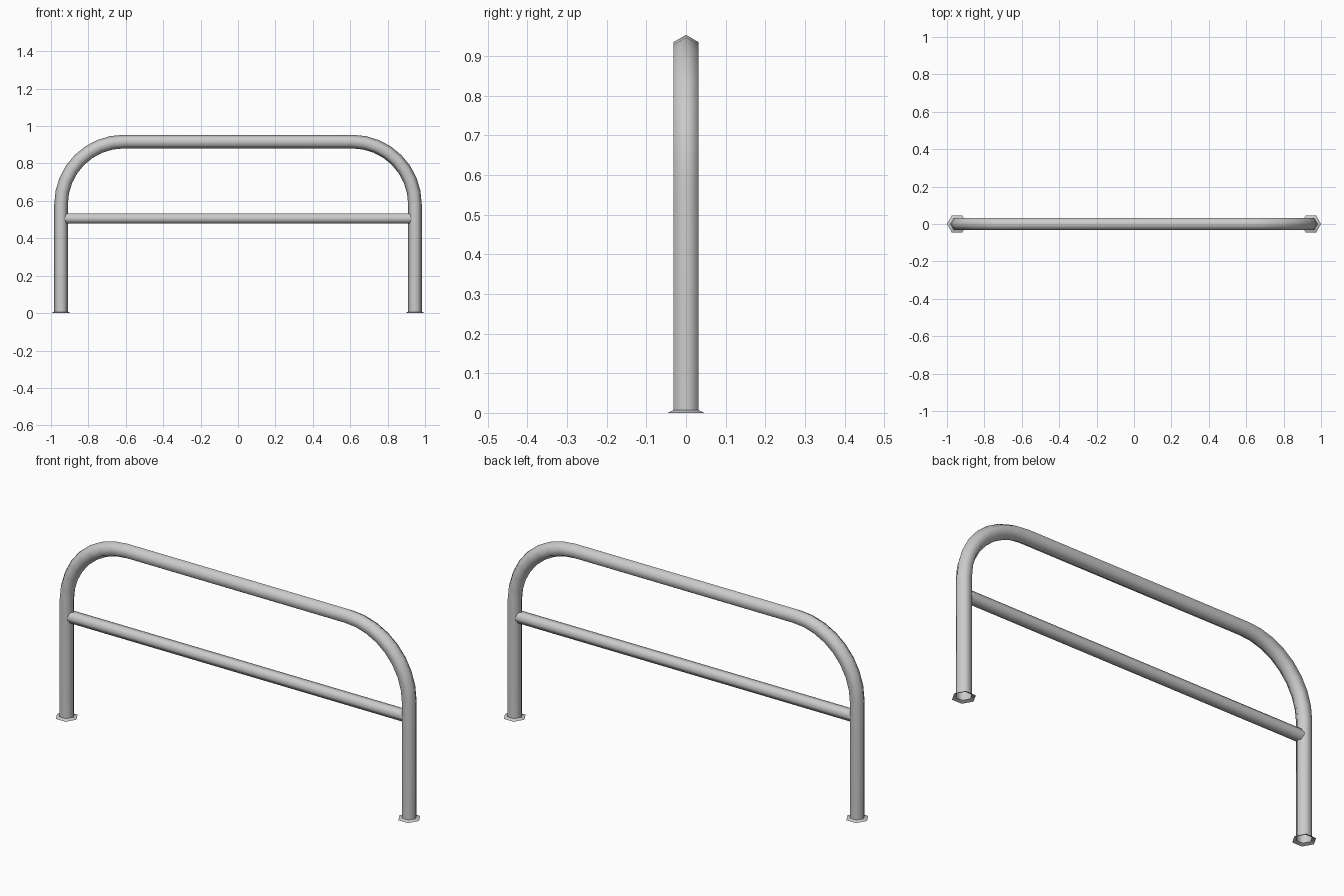
import bpy, bmesh
from math import sin, cos, pi
from mathutils import Vector

if "Cube" in bpy.data.objects:
    bpy.data.objects.remove(bpy.data.objects["Cube"])

SIDES = 6
LEG_X, TOP_Z, BEND, TUBE_R = 0.946, 0.917, 0.335, 0.0365
FOOT_R, FOOT_H = 0.054, 0.007
RAIL_Z, RAIL_R = 0.506, 0.0295
ARC_STEPS = 8


def sweep(name, rings):
    """Skin six-sided rings given as (centre, in-plane normal, radius)."""
    bm = bmesh.new()
    loops = []
    for centre, normal, r in rings:
        n, side = Vector(normal), Vector((0, 1, 0))
        loops.append([bm.verts.new(Vector(centre) + r * (cos(a) * n + sin(a) * side))
                      for a in (2 * pi * k / SIDES for k in range(SIDES))])
    for a, b in zip(loops, loops[1:]):
        for k in range(SIDES):
            j = (k + 1) % SIDES
            bm.faces.new((a[k], a[j], b[j], b[k]))
    bmesh.ops.recalc_face_normals(bm, faces=bm.faces)
    mesh = bpy.data.meshes.new(name)
    bm.to_mesh(mesh)
    bm.free()
    obj = bpy.data.objects.new(name, mesh)
    bpy.context.collection.objects.link(obj)
    return obj


def smooth(obj, angle):
    bpy.ops.object.select_all(action='DESELECT')
    obj.select_set(True)
    bpy.context.view_layer.objects.active = obj
    bpy.ops.object.shade_smooth_by_angle(angle=angle)


# Bent hoop: flared open foot, leg, quarter bend, then mirrored to the other side
half = [((-LEG_X, 0, 0), (-1, 0, 0), FOOT_R),
        ((-LEG_X, 0, FOOT_H), (-1, 0, 0), TUBE_R)]
for i in range(ARC_STEPS + 1):
    t = i / ARC_STEPS * pi / 2
    n = (-cos(t), 0, sin(t))
    half.append(((-LEG_X + BEND + BEND * n[0], 0, TOP_Z - BEND + BEND * n[2]), n, TUBE_R))
other = [((-c[0], c[1], c[2]), (-n[0], n[1], n[2]), r) for c, n, r in reversed(half)]
hoop = sweep("hoop_frame", half + other)
smooth(hoop, 1.1)

# Straight cross rail, its ends buried in the legs, corners facing front and back
rail = sweep("cross_rail", [((x, 0, RAIL_Z), (0, 0, 1), RAIL_R) for x in (-LEG_X, LEG_X)])
for v in rail.data.vertices:
    # turn the section 90 degrees so its points lie along y
    y, z = v.co.y, v.co.z - RAIL_Z
    v.co.y, v.co.z = -z, RAIL_Z + y
smooth(rail, 1.1)
